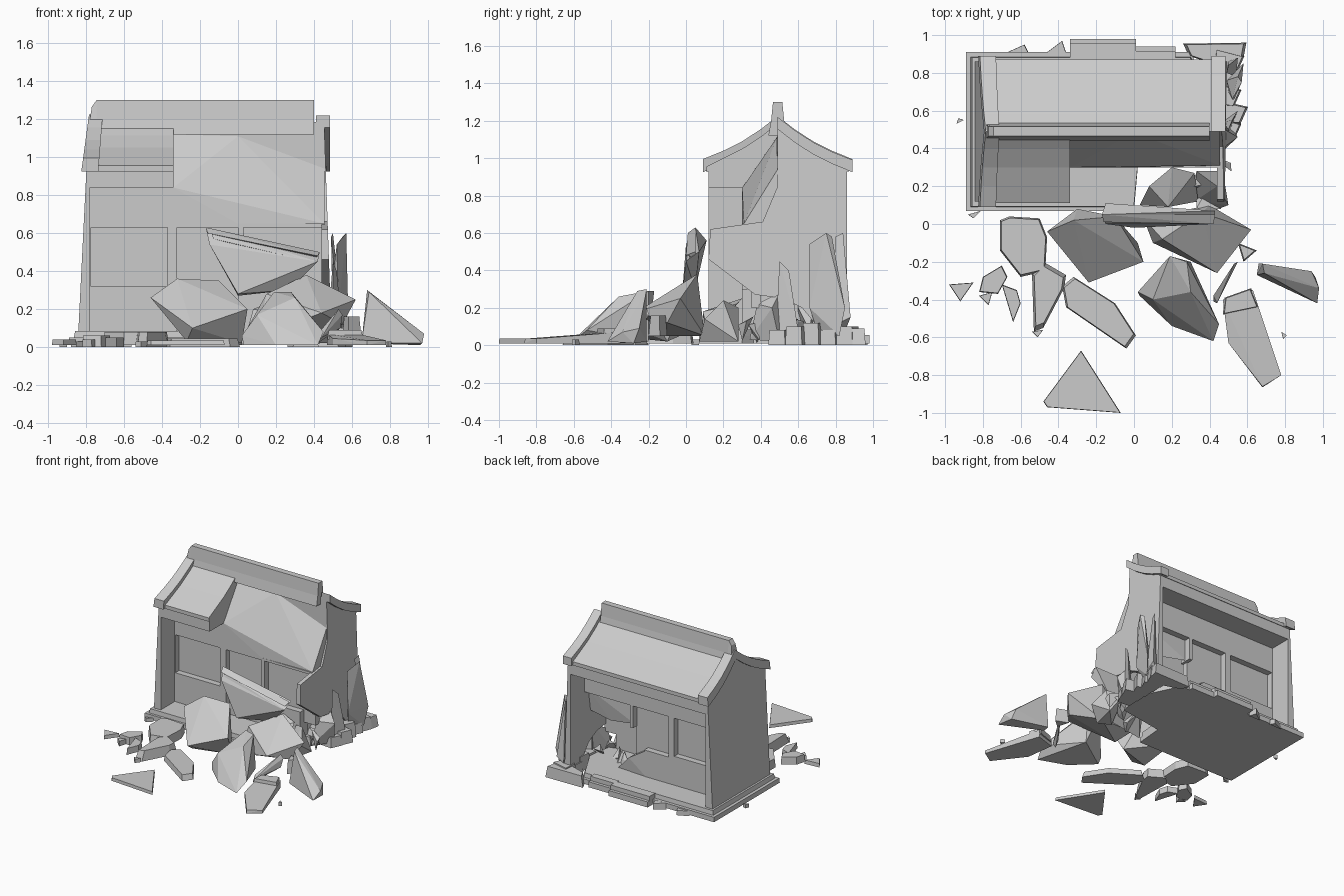
import bpy, bmesh, random
from mathutils import Vector

random.seed(4)
RIDGE_Y = 0.49


def finish(name, bm):
    bmesh.ops.recalc_face_normals(bm, faces=bm.faces)
    mesh = bpy.data.meshes.new(name)
    bm.to_mesh(mesh)
    bm.free()
    ob = bpy.data.objects.new(name, mesh)
    bpy.context.collection.objects.link(ob)
    return ob


def loft(name, a, b):
    """Solid between two matching outlines."""
    bm = bmesh.new()
    va, vb = [bm.verts.new(p) for p in a], [bm.verts.new(p) for p in b]
    bm.faces.new(va)
    bm.faces.new(vb)
    n = len(va)
    for i in range(n):
        bm.faces.new((va[i], va[(i + 1) % n], vb[(i + 1) % n], vb[i]))
    return finish(name, bm)


def prism_x(name, profile, x0, x1, lean0=0, lean1=0):
    """Extrude a (y, z) outline along x; ends may lean with height."""
    return loft(name, [(x0 + lean0 * z, y, z) for y, z in profile],
                [(x1 + lean1 * z, y, z) for y, z in profile])


def box(name, x0, x1, y0, y1, z0, z1):
    return prism_x(name, [(y0, z0), (y1, z0), (y1, z1), (y0, z1)], x0, x1)


def hull(name, pts):
    """Angular stone chunk through its corner points."""
    bm = bmesh.new()
    for p in pts:
        bm.verts.new(p)
    bmesh.ops.convex_hull(bm, input=bm.verts)
    loose = [v for v in bm.verts if not v.link_faces]
    bmesh.ops.delete(bm, geom=loose, context='VERTS')
    bmesh.ops.dissolve_limit(bm, angle_limit=0.02, verts=bm.verts, edges=bm.edges)
    return finish(name, bm)


def slab(name, outline, z0, z1, inset=0.06):
    """Flat fragment: ground outline with a slightly smaller top."""
    c = sum((Vector(p) for p in outline), Vector((0, 0))) / len(outline)
    top = [Vector(p).lerp(c, inset) for p in outline]
    return loft(name, [(x, y, z0) for x, y in outline], [(p.x, p.y, z1) for p in top])


# Stepped base, front right corner broken off
slab("base_lower", [(-.89, .07), (0, .07), (.02, .3), (.40, .36), (.45, .6),
                    (.30, .91), (-.89, .91)], 0.01, .05, 0)
slab("base_upper", [(-.865, .09), (0, .09), (.02, .3), (.40, .36), (.45, .6),
                    (.30, .885), (-.865, .885)], .05, .085, .01)

# Left gable wall, leaning slightly inwards
prism_x("left_wall", [(.12, .08), (.12, .93), (.3, 1.04), (.49, 1.17), (.68, 1.04),
                      (.86, .93), (.86, .08)], -.845, -.78, .05, 0)
# Right wall, broken along its front and lower edges
prism_x("right_wall", [(.49, 1.15), (.68, 1.04), (.86, .93), (.86, .08), (.72, .08),
                       (.62, .2), (.52, .25), (.37, .27), (.12, .46),
                       (.13, .62), (.41, .66), (.49, .85)], .44, .495, 0, -.035)

# Solid loft under the roof: whole on the left, back half only on the right
prism_x("loft_left", [(.12, .84), (.12, .93), (.3, 1.05), (.49, 1.17), (.68, 1.05),
                      (.86, .93), (.86, .84)], -.79, -.34)
prism_x("loft_right", [(.49, .84), (.49, 1.17), (.68, 1.05), (.86, .93), (.86, .84)], -.34, .455)
hull("broken_loft_face", [(-.34, .49, 1.12), (0, .485, 1.11), (.455, .49, .94), (-.34, .3, .84),
                          (0, .3, .65), (.455, .49, .85), (.455, .31, .65), (-.34, .3, .65),
                          (-.34, .5, .65), (.455, .5, .65)])


# Recessed window walls, front and back
def window_wall(side, y, s, end, low):
    def bit(name, x0, x1, z0, z1, d0=0, d1=.1):
        ya, yb = y + s * d0, y + s * d1
        box(f"{side}_{name}", x0, x1, min(ya, yb), max(ya, yb), z0, z1)
    bit("lintel", -.79, end, .63, .84 if side == "back" else .65)
    if side == "front":
        bit("lintel_upper", -.79, -.34, .65, .84)
    bit("sill_left", -.79, -.35, .08, .32)
    bit("window_left", -.79, -.35, .30, .64, .05)
    bit("jamb_left", -.79, -.775, .32, .63)
    bit("post_left", -.37, -.32, .08, .63)
    bit("door_panel", -.33, .01, .08, .64, .05)
    bit("post_right", 0, .03, low, .63)
    if side == "front":
        bit("window_right", .02, end, .2, .64, .05)
        bit("sill_right", .02, .35, .08, .30)
    else:
        bit("sill_middle", -.33, -.1, .08, .30)


window_wall("front", .30, 1, .455, .1)
window_wall("back", .68, -1, .455, .45)
hull("back_broken_panel", [(.02, .63, .64), (.44, .63, .64), (.44, .60, .45), (.25, .61, .42),
                           (.02, .63, .46), (.02, .59, .64), (.44, .57, .64), (.2, .58, .45)])
hull("back_broken_sill", [(-.12, .68, .08), (-.12, .68, .3), (-.12, .6, .3), (.04, .68, .2),
                          (.04, .6, .2), (.15, .66, .08), (-.12, .6, .08)])


# Slightly sagging roof slopes, verge bands and ridge
def slope(s, lift, out=.0):
    pts = [(0, 1.205), (.09, 1.135), (.19, 1.07), (.29, 1.02), (.38 + out, .975)]
    top = [(RIDGE_Y + s * d, z + lift) for d, z in pts]
    low = [(RIDGE_Y + s * d, z - .05) for d, z in pts]
    return top + low[::-1]


prism_x("roof_back", slope(1, -.02), -.79, .465)
prism_x("roof_front_left", slope(-1, -.02), -.79, -.34)
for s, tag in ((-1, "front"), (1, "back")):
    prism_x(f"verge_left_{tag}", slope(s, .02, .02), -.95, -.81, .135, .08)
prism_x("verge_right_back", slope(1, .015, .02), .41, .485)
RIDGE = [(.44, 1.12), (.455, 1.20), (.465, 1.3), (.515, 1.3), (.525, 1.20), (.54, 1.12)]
prism_x("ridge_cap", RIDGE, -.745, .40)
loft("ridge_end", [(-.745, y, z) for y, z in RIDGE],
     [(-.78 if z < 1.25 else -.77, y, min(z, 1.265)) for y, z in RIDGE])

# Back base blocks pushed outwards
for i, (x0, x1, y0, y1) in enumerate(((-.34, .01, .88, .98), (0, .22, .86, .94))):
    box(f"back_base_block_{i}", x0, x1, y0, y1, .01, .055)
    box(f"back_base_step_{i}", x0, x1, y0, y1 - .025, .05, .09)
slab("back_corner_block", [(.29, .89), (.26, .955), (.595, .96), (.58, .88), (.5, .82)], 0, .09, .1)
slab("back_shard_a", [(-.67, .91), (-.58, .95), (-.56, .91)], 0, .04)
slab("back_shard_b", [(-.46, .91), (-.38, .97), (-.36, .91)], 0, .05)

# Large fallen pieces in front
hull("fallen_roof_slab", [(-.17, .05, .63), (-.15, .11, .56), (.43, .07, .5), (.42, .0, .45),
                          (.27, .05, .3), (0, .03, .27), (0, -.02, .28), (-.15, 0, .54)])
for i, t in enumerate((0, .03)):
    hull(f"fallen_slab_lip_{i}", [(-.17 + t, .05 - t, .63 - t), (-.16 + t, .01, .60 - t), (.43 - t, .05 - t, .50 - t),
                                  (.42 - t, 0, .48 - t), (-.16 + t, .05, .6 - t), (.41 - t, .05, .47 - t)])
hull("big_chunk_left", [(-.46, -.04, .26), (-.32, .02, .36), (-.1, .04, .35), (.05, -.2, .2),
                        (-.24, -.31, .10), (-.27, -.2, .03), (.02, -.1, .02), (-.3, .08, .1)])
hull("big_chunk_right", [(.15, -.08, .28), (.36, .06, .38), (.62, -.03, .25), (.44, -.26, .18),
                         (.55, -.1, .12), (.1, -.1, .05), (.4, .1, .05), (.05, .03, .1)])
hull("big_chunk_front", [(.19, -.17, .29), (.28, -.2, .29), (.02, -.36, .06), (.10, -.4, .17),
                         (.30, -.36, .26), (.45, -.53, .08), (.42, -.62, .01), (.2, -.54, .01),
                         (.03, -.38, .01), (.3, -.2, .02)])
hull("wedge_far_right", [(.68, -.21, .30), (.69, -.26, .29), (.65, -.27, .02), (.66, -.21, .02), (.94, -.25, .09),
                         (.98, -.34, .07), (.97, -.42, .02), (.82, -.33, .03), (.96, -.28, .01)])

# Flat fragments scattered on the ground
slab("flat_piece_a", [(-.71, .02), (-.66, .04), (-.5, .03), (-.46, -.07), (-.47, -.25), (-.6, -.28), (-.71, -.14)], .01, .08)
slab("flat_piece_b", [(-.54, -.26), (-.48, -.2), (-.36, -.27), (-.37, -.34), (-.48, -.55), (-.53, -.57)], 0, .08, .15)
slab("flat_piece_c", [(-.38, -.33), (-.32, -.28), (-.1, -.42), (.01, -.59), (-.04, -.66), (-.36, -.44)], 0, .045)
slab("flat_triangle", [(-.28, -.67), (-.07, -1), (-.46, -.97), (-.48, -.94)], .01, .035, .02)
hull("stepped_piece", [(.47, -.4, .01), (.63, -.35, .01), (.78, -.8, .01), (.68, -.865, .01), (.50, -.63, .01),
                       (.47, -.4, .07), (.63, -.35, .07), (.78, -.8, .035), (.68, -.86, .035), (.50, -.63, .045)])
slab("stepped_piece_top", [(.48, -.39), (.62, -.34), (.66, -.44), (.47, -.48)], .04, .09, .1)
slab("shard_a", [(-.98, -.32), (-.85, -.31), (-.92, -.41)], .01, .04)
slab("shard_b", [(-.82, -.36), (-.8, -.28), (-.70, -.22), (-.67, -.28), (-.72, -.37)], 0, .06)
slab("shard_c", [(-.7, -.32), (-.62, -.35), (-.60, -.42), (-.64, -.52)], 0, .05)
slab("shard_d", [(-.82, -.38), (-.75, -.36), (-.77, -.43)], 0, .04)
slab("shard_e", [(-.54, -.57), (-.48, -.56), (-.51, -.6)], 0, .03)
slab("shard_f", [(.78, -.57), (.81, -.59), (.79, -.61)], 0, .03)
slab("shard_g", [(.55, -.1), (.65, -.14), (.58, -.2)], .05, .16, .2)
slab("shard_h", [(-.88, .05), (-.81, .07), (-.85, .03)], 0, .03)
slab("shard_i", [(-.94, .53), (-.9, .55), (-.93, .56)], 0, .03)
hull("leaning_plank", [(.42, -.41, .02), (.44, -.42, .05), (.53, -.21, .2), (.55, -.2, .17), (.54, -.22, .1), (.42, -.38, .07)])

# Rubble filling the broken front corner
hull("corner_rubble_a", [(.03, .1, .02), (.08, .2, .2), (.2, .3, .25), (.32, .27, .22), (.34, .12, .05), (.18, .09, .18)])
hull("corner_rubble_b", [(.33, .28, .2), (.44, .2, .24), (.5, .1, .14), (.42, .07, .02), (.32, .12, .02), (.47, .28, .02)])
for i in range(10):
    c = Vector((random.uniform(.1, .46), random.uniform(.1, .6), .07))
    hull(f"small_rubble_{i}", [c + Vector((random.uniform(-.07, .07), random.uniform(-.07, .07),
                                          random.uniform(-.06, .09))) for _ in range(7)])

# Upright shards along the broken right side
hull("tall_shard_a", [(.52, .66, .54), (.57, .75, .60), (.55, .78, .58), (.58, .85, .2), (.56, .82, .05),
                      (.5, .70, .08), (.53, .66, .2), (.49, .76, .3)])
hull("tall_shard_b", [(.49, .80, .58), (.50, .84, .60), (.55, .88, .15), (.50, .86, .1), (.54, .78, .1)])
hull("tall_shard_c", [(.50, .50, .45), (.52, .55, .40), (.55, .6, .08), (.50, .48, .06), (.47, .54, .1)])
hull("tall_shard_d", [(.44, .38, .22), (.48, .5, .28), (.55, .46, .2), (.52, .5, .02), (.42, .34, .03)])
for i in range(5):
    y = .5 + .09 * i
    dx = random.uniform(0, .05)
    slab(f"side_base_piece_{i}", [(.42, y - .05), (.52 + dx, y - .06), (.56 + dx, y + .03), (.43, y + .07)],
         0, .08 + .02 * (i % 3), .12)
